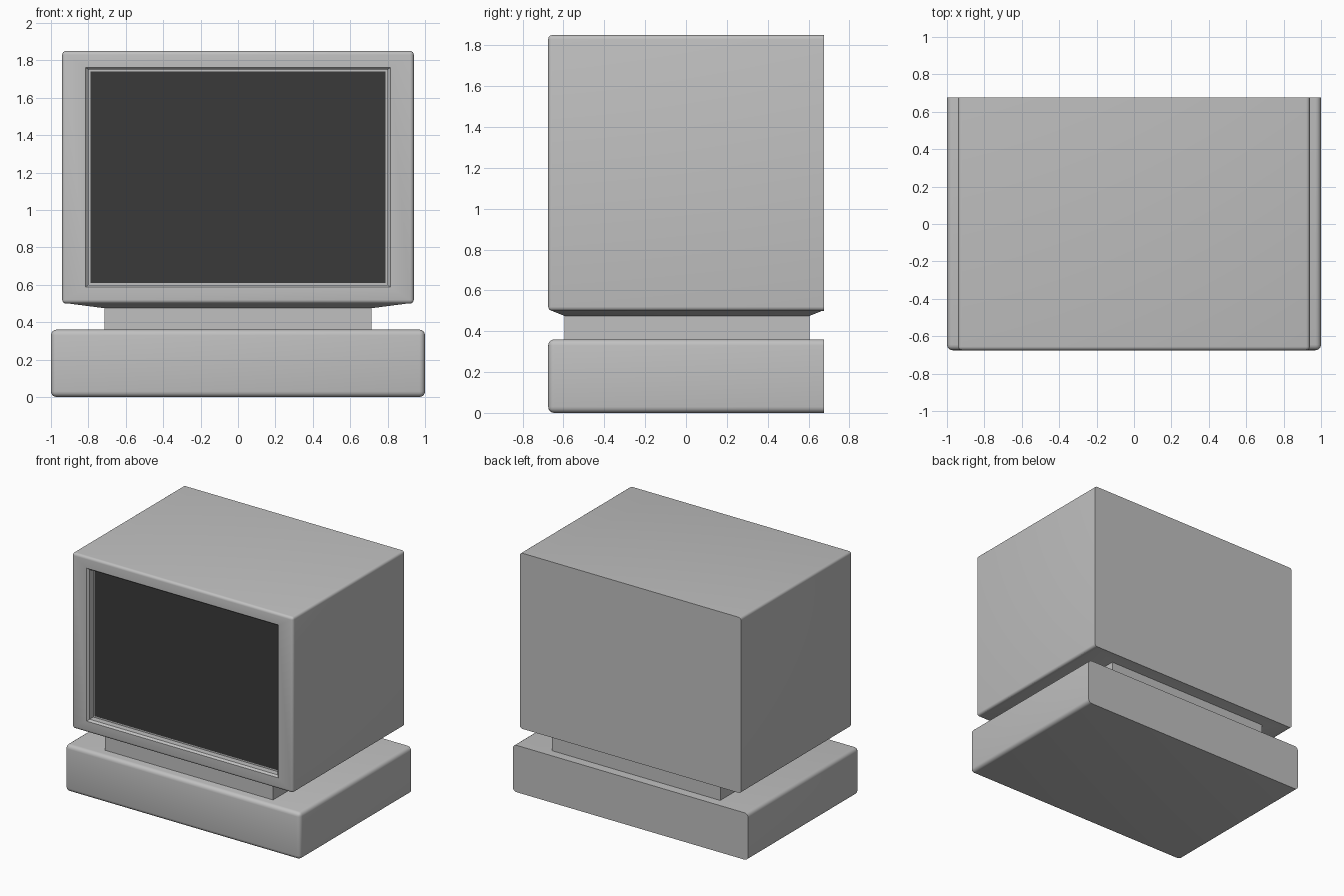
import bpy
import bmesh

default = bpy.data.objects.get("Cube")
if default:
    bpy.data.objects.remove(default, do_unlink=True)

BACK = 0.675


def material(name, value):
    mat = bpy.data.materials.new(name)
    mat.use_nodes = True
    colour = (value, value, value, 1)
    mat.diffuse_color = colour
    mat.node_tree.nodes["Principled BSDF"].inputs["Base Color"].default_value = colour
    return mat


grey = material("case grey", 0.53)
dark = material("screen dark grey", 0.042)


def box(half_x, y0, y1, z0, z1):
    bm = bmesh.new()
    bmesh.ops.create_cube(bm, size=1)
    for v in bm.verts:
        v.co = (v.co.x * 2 * half_x,
                y1 if v.co.y > 0 else y0,
                z1 if v.co.z > 0 else z0)
    return bm


def round_edges(bm, radius):
    """Round every edge except those around the flat back."""
    edges = [e for e in bm.edges if any(v.co.y < 0 for v in e.verts)]
    bmesh.ops.bevel(bm, geom=edges, offset=radius, segments=4,
                    profile=0.5, affect='EDGES')


def finish(bm, name, mats):
    bmesh.ops.recalc_face_normals(bm, faces=bm.faces)
    mesh = bpy.data.meshes.new(name)
    bm.to_mesh(mesh)
    bm.free()
    for mat in mats:
        mesh.materials.append(mat)
    obj = bpy.data.objects.new(name, mesh)
    bpy.context.collection.objects.link(obj)
    bpy.ops.object.select_all(action='DESELECT')
    obj.select_set(True)
    bpy.context.view_layer.objects.active = obj
    bpy.ops.object.shade_smooth_by_angle(angle=0.6)
    return obj


# Base unit
bm = box(1.0, -BACK, BACK, 0, 0.36)
round_edges(bm, 0.03)
finish(bm, "base_unit", [grey])

# Neck between base and monitor
finish(box(0.715, -0.595, 0.605, 0.35, 0.48), "neck", [grey])

# Monitor case with a stepped recess that ends in the screen
bm = box(0.94, -BACK, BACK, 0.5, 1.85)
round_edges(bm, 0.02)
bm.normal_update()
front = max((f for f in bm.faces if f.normal.y < -0.9), key=lambda f: f.calc_area())
mid_z = 1.175
for half_x, half_z, y in ((0.815, 0.588, -BACK),
                          (0.80, 0.575, -0.66),
                          (0.80, 0.575, -0.615),
                          (0.788, 0.565, -0.615)):
    bmesh.ops.inset_region(bm, faces=[front], thickness=0.01)
    for v in front.verts:
        v.co = (half_x if v.co.x > 0 else -half_x, y,
                mid_z + (half_z if v.co.z > mid_z else -half_z))
front.material_index = 1
finish(bm, "monitor_case", [grey, dark])

# Shallow sloping underside of the monitor
bm = box(0.93, -0.665, BACK, 0.475, 0.503)
for v in bm.verts:
    if v.co.z < 0.49:
        v.co.x *= 0.715 / 0.93
        v.co.y = 0.605 if v.co.y > 0 else -0.595
finish(bm, "monitor_underside", [grey])
